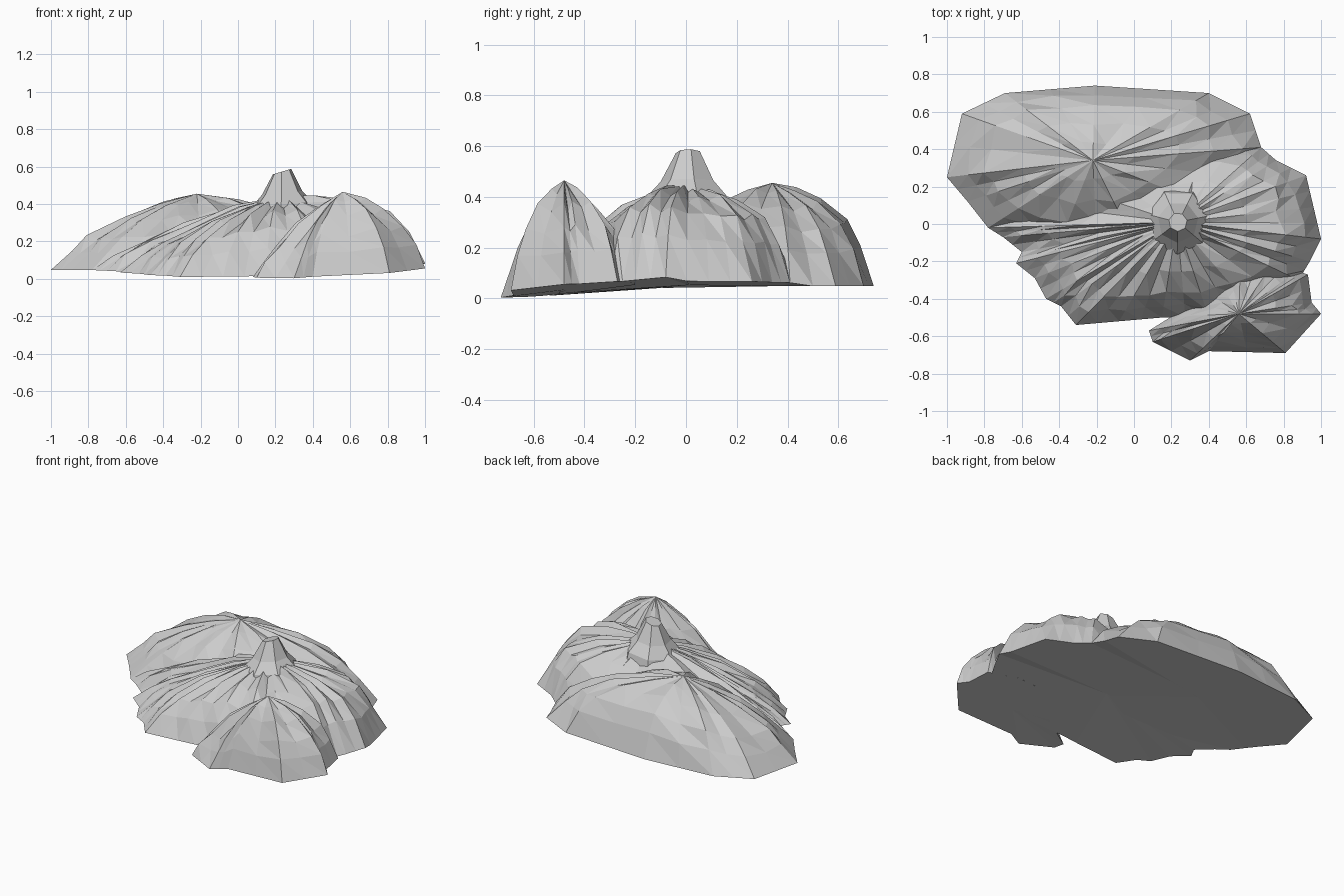
import bpy, math, random

if "Cube" in bpy.data.objects:
    bpy.data.objects.remove(bpy.data.objects["Cube"])
random.seed(4)

STEPS = [0.25, 0.5, 0.74, 0.88]
CONVEX = [0.96, 0.88, 0.71, 0.43]     # rounded shoulder with steep foot
LINEAR = [0.80, 0.53, 0.25, 0.11]     # long even slope


def base_z(x, y):
    """Slightly warped underside."""
    return max(0.0, 0.048 + 0.02 * max(x, 0) * (y < 0.5)
               + (0.07 * y + 0.03 * max(x - 0.3, 0) if y < 0 else 0))


def add_mesh(name, verts, faces):
    me = bpy.data.meshes.new(name)
    me.from_pydata(verts, [], faces)
    me.update()
    ob = bpy.data.objects.new(name, me)
    bpy.context.collection.objects.link(ob)
    return ob


def landform(name, peak, outline, relief):
    """Spokes run from the peak to a counter-clockwise outline of (x, y, bulge)."""
    px, py, pz = peak
    spokes = []
    for i, a in enumerate(outline):
        b = outline[(i + 1) % len(outline)]
        spokes.append((*a, 1))
        spokes.append((*[(p + q) / 2 for p, q in zip(a, b)], -1))
    n = len(spokes)
    verts = [peak]
    for k, t in enumerate(STEPS + [1.0]):
        for x, y, bulge, sign in spokes:
            bz = base_z(x, y)
            s = t
            z = bz
            if t < 1:
                h = LINEAR[k] + (CONVEX[k] - LINEAR[k]) * bulge
                s = t + random.uniform(-0.03, 0.03)
                amount = relief * math.sin(math.pi * t)
                z = bz + (pz - bz) * h + sign * amount * random.uniform(0.2, 1.0)
            verts.append((px + (x - px) * s, py + (y - py) * s, z))
    verts.append((px, py, base_z(px, py)))
    last = len(verts) - 1
    faces = []
    for i in range(n):
        j = (i + 1) % n
        faces.append((0, 1 + i, 1 + j))
        for k in range(len(STEPS)):
            r0, r1 = 1 + k * n, 1 + (k + 1) * n
            faces += [(r0 + i, r1 + i, r1 + j), (r0 + i, r1 + j, r0 + j)]
        r = 1 + len(STEPS) * n
        faces.append((last, r + j, r + i))
    return add_mesh(name, verts, faces)


# Main mountain with radiating ridges
landform("main_mountain", (0.23, 0.01, 0.44), [
    (0.96, 0.09, 1), (0.92, 0.26, 0.95), (0.76, 0.34, 0.95), (0.68, 0.41, 0.9),
    (0.40, 0.45, 0.5), (0.0, 0.40, 0.5), (-0.5, 0.25, 0.4), (-0.78, -0.02, 0.25),
    (-0.70, -0.07, 0.3), (-0.60, -0.15, 0.25), (-0.63, -0.21, 0.3), (-0.53, -0.29, 0.3),
    (-0.47, -0.40, 0.35), (-0.39, -0.44, 0.4), (-0.31, -0.54, 0.5), (-0.08, -0.52, 0.6),
    (0.15, -0.50, 0.75), (0.40, -0.50, 0.75), (0.62, -0.44, 0.75), (0.88, -0.30, 1.1),
    (0.94, -0.20, 1.15), (1.0, -0.08, 1.08)], 0.022)

# Broad hill along the back
landform("back_hill", (-0.22, 0.34, 0.455), [
    (0.62, 0.59, 0.65), (0.40, 0.70, 0.75), (-0.21, 0.74, 0.85), (-0.69, 0.70, 0.7),
    (-0.92, 0.59, 0.5), (-1.0, 0.25, 0.4), (-0.89, 0.12, 0.35), (-0.78, -0.02, 0.35),
    (-0.40, -0.10, 0.5), (0.0, -0.10, 0.7), (0.40, 0.10, 0.75), (0.68, 0.41, 0.65)], 0.014)

# Smaller hill at the front right
landform("front_hill", (0.56, -0.48, 0.465), [
    (0.95, -0.42, 0.65), (0.93, -0.27, 0.6), (0.87, -0.25, 0.5), (0.75, -0.20, 0.4),
    (0.57, -0.20, 0.3), (0.45, -0.30, 0.3), (0.32, -0.42, 0.2), (0.08, -0.57, 0.2),
    (0.10, -0.63, 0.2), (0.30, -0.73, 0.35), (0.40, -0.68, 0.5), (0.81, -0.69, 0.6),
    (1.0, -0.48, 0.6)], 0.025)

# Seven-sided summit with a flat, tilted top, its foot sunk into the mountain
SIDES = 7
rings = [(0.05, 0.573, 0.3), (0.11, 0.46, 0.1), (0.17, 0.395, 0.1), (0.20, 0.28, 0.0)]
verts = []
for r, z, tilt in rings:
    for i in range(SIDES):
        a = math.tau * i / SIDES + 0.2
        verts.append((0.235 + r * math.cos(a), 0.01 + r * math.sin(a), z + tilt * r * math.cos(a)))
faces = [tuple(range(SIDES))]
for k in range(len(rings) - 1):
    for i in range(SIDES):
        j = (i + 1) % SIDES
        faces.append((k * SIDES + i, (k + 1) * SIDES + i, (k + 1) * SIDES + j, k * SIDES + j))
add_mesh("summit_cone", verts, faces)
